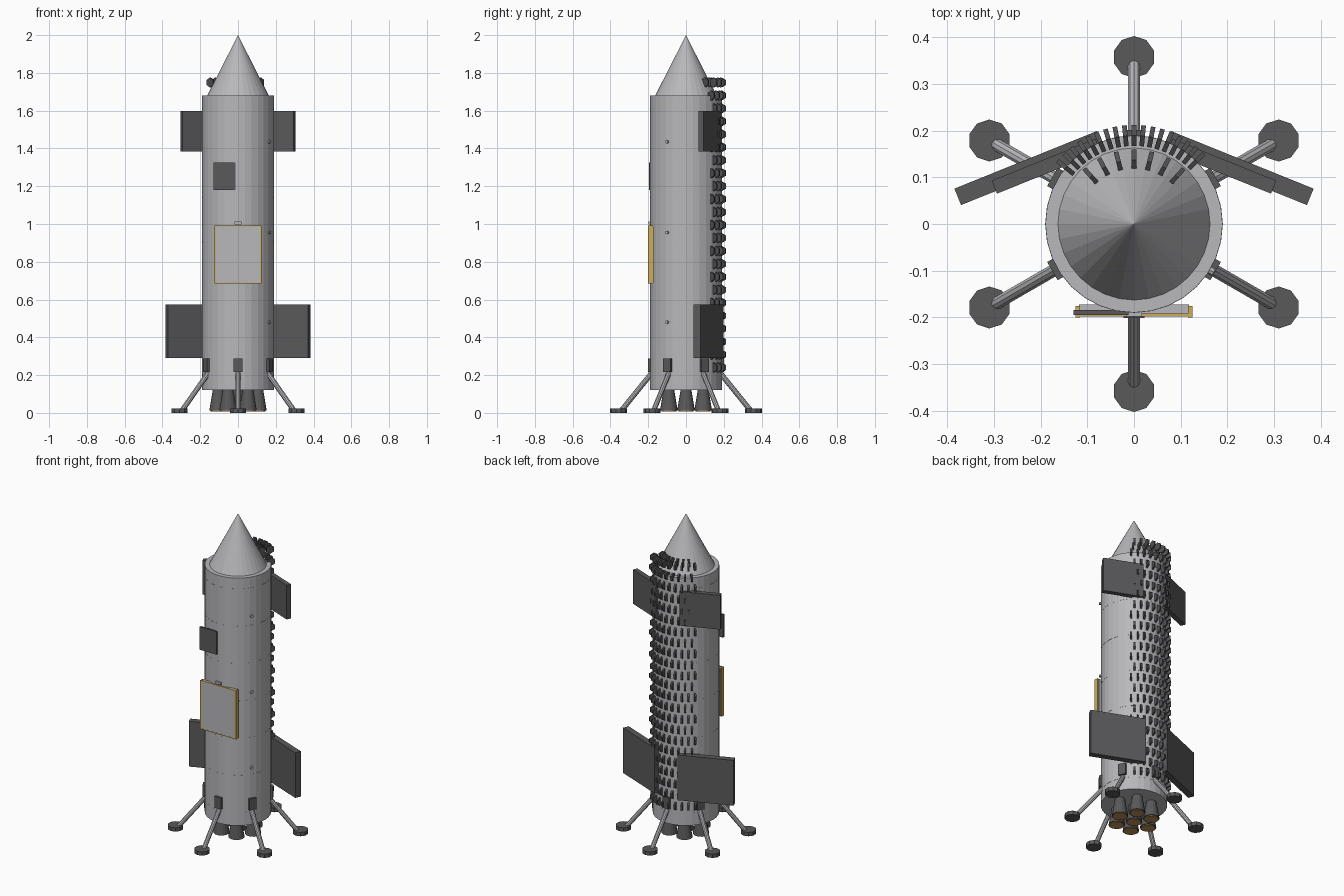
import bpy, bmesh, math
from mathutils import Matrix, Vector

if "Cube" in bpy.data.objects:
    bpy.data.objects.remove(bpy.data.objects["Cube"])


def material(name, rgb):
    m = bpy.data.materials.new(name)
    m.use_nodes = True
    m.diffuse_color = (*rgb, 1)
    m.node_tree.nodes["Principled BSDF"].inputs["Base Color"].default_value = (*rgb, 1)
    return m


steel = material("brushed steel", (0.48, 0.48, 0.5))
dark = material("dark grey", (0.1, 0.1, 0.105))
black = material("tile grey", (0.08, 0.08, 0.085))
gold = material("gold trim", (0.62, 0.42, 0.1))
copper = material("copper", (0.5, 0.27, 0.1))


def finish(name, bm, mat):
    mesh = bpy.data.meshes.new(name)
    bm.to_mesh(mesh)
    bm.free()
    mesh.materials.append(mat)
    ob = bpy.data.objects.new(name, mesh)
    bpy.context.collection.objects.link(ob)
    return ob


def add_box(bm, center, size, angle=0):
    m = (Matrix.Translation(center) @ Matrix.Rotation(angle, 4, 'Z')
         @ Matrix.Diagonal((*size, 1)))
    bmesh.ops.create_cube(bm, size=1, matrix=m)


def add_cone(bm, a, b, r1, r2, sides):
    a, b = Vector(a), Vector(b)
    rot = (b - a).to_track_quat('Z', 'Y').to_matrix().to_4x4()
    bmesh.ops.create_cone(bm, cap_ends=True, segments=sides, radius1=r1, radius2=r2,
                          depth=(b - a).length, matrix=Matrix.Translation((a + b) / 2) @ rot)


def box(name, center, size, mat, angle=0):
    bm = bmesh.new()
    add_box(bm, center, size, angle)
    return finish(name, bm, mat)


def cone(name, a, b, r1, r2, sides, mat):
    bm = bmesh.new()
    add_cone(bm, a, b, r1, r2, sides)
    return finish(name, bm, mat)


def polar(r, angle, z):
    return Vector((r * math.cos(angle), r * math.sin(angle), z))


# Hull, nose and weld seams
cone("hull", (0, 0, 0.12), (0, 0, 1.68), 0.19, 0.19, 32, steel)
cone("nose_cone", (0, 0, 1.68), (0, 0, 2), 0.163, 0, 32, steel)
bm = bmesh.new()
for i in range(7):
    z = 0.2 + 0.235 * i
    add_cone(bm, (0, 0, z - 0.002), (0, 0, z + 0.002), 0.1905, 0.1905, 32)
finish("weld_seams", bm, steel)

# Heat shield: staggered upright hexagonal tiles on the back
bm = bmesh.new()


def add_tile(degrees, r, z):
    a = math.radians(90 - degrees)
    c = polar(r, a, z)
    side = Vector((-math.sin(a), math.cos(a), 0))
    out = polar(1, a, 0)
    frame = Matrix((out, side.cross(out), side)).transposed().to_4x4()
    bmesh.ops.create_cone(bm, cap_ends=True, segments=6, radius1=0.026, radius2=0.026,
                          depth=0.01, matrix=Matrix.Translation(c) @ frame)


step = 11.2
for row in range(23):
    shift = -step / 2 if row % 2 == 0 else 0
    for col in range(-4, 5):
        add_tile(col * step + shift, 0.19, 0.24 + row * 0.0686)
for col in range(-3, 4):
    add_tile(col * 14, 0.137, 1.75)
bmesh.ops.recalc_face_normals(bm, faces=bm.faces)
finish("heat_shield_tiles", bm, black)

# Swept flaps, mirrored left and right
tilt = math.radians(22)
for side, s in (("left", 1), ("right", -1)):
    box(side + "_lower_flap", (s * 0.225, 0.12, 0.432), (0.33, 0.038, 0.285), dark, -s * tilt)
    box(side + "_upper_flap", (s * 0.188, 0.124, 1.492), (0.24, 0.03, 0.215), dark, -s * tilt)

# Cargo door with gold trim, handle and window
box("cargo_door", (0, -0.185, 0.8375), (0.236, 0.025, 0.3), steel)
bm = bmesh.new()
for s in (-1, 1):
    add_box(bm, (s * 0.1205, -0.188, 0.8375), (0.009, 0.024, 0.307))
    add_box(bm, (0, -0.195, 0.8375 + s * 0.151), (0.24, 0.006, 0.005))
finish("door_trim", bm, gold)
box("door_latch", (0, -0.19, 1.005), (0.035, 0.016, 0.015), steel)
box("window_panel", (-0.071, -0.19, 1.253), (0.118, 0.011, 0.145), dark)

# Side thrusters
bm = bmesh.new()
a = math.atan2(-0.1, 0.165)
for z in (0.48, 0.955, 1.435):
    add_cone(bm, polar(0.18, a, z), polar(0.2, a, z), 0.009, 0.009, 8)
finish("side_thrusters", bm, steel)

# Landing legs
for i in range(6):
    a = math.radians(30 + 60 * i)
    box(f"leg_bracket_{i + 1}", polar(0.187, a, 0.252), (0.03, 0.045, 0.072), dark, a)
    cone(f"leg_strut_{i + 1}", polar(0.178, a, 0.215), polar(0.34, a, 0.015),
         0.014, 0.014, 10, steel)
    cone(f"foot_pad_{i + 1}", polar(0.358, a, 0), polar(0.358, a, 0.024),
         0.045, 0.045, 10, dark)

# Engine cluster: one in the middle, six around it
spots = [(0, 0)] + [(0.105, math.radians(60 * i)) for i in range(6)]
for i, (r, a) in enumerate(spots):
    cone(f"engine_bell_{i + 1}", polar(r, a, 0.012), polar(r, a, 0.125),
         0.047, 0.028, 16, dark)
    cone(f"engine_throat_{i + 1}", polar(r, a, 0.008), polar(r, a, 0.014),
         0.04, 0.04, 16, copper)
